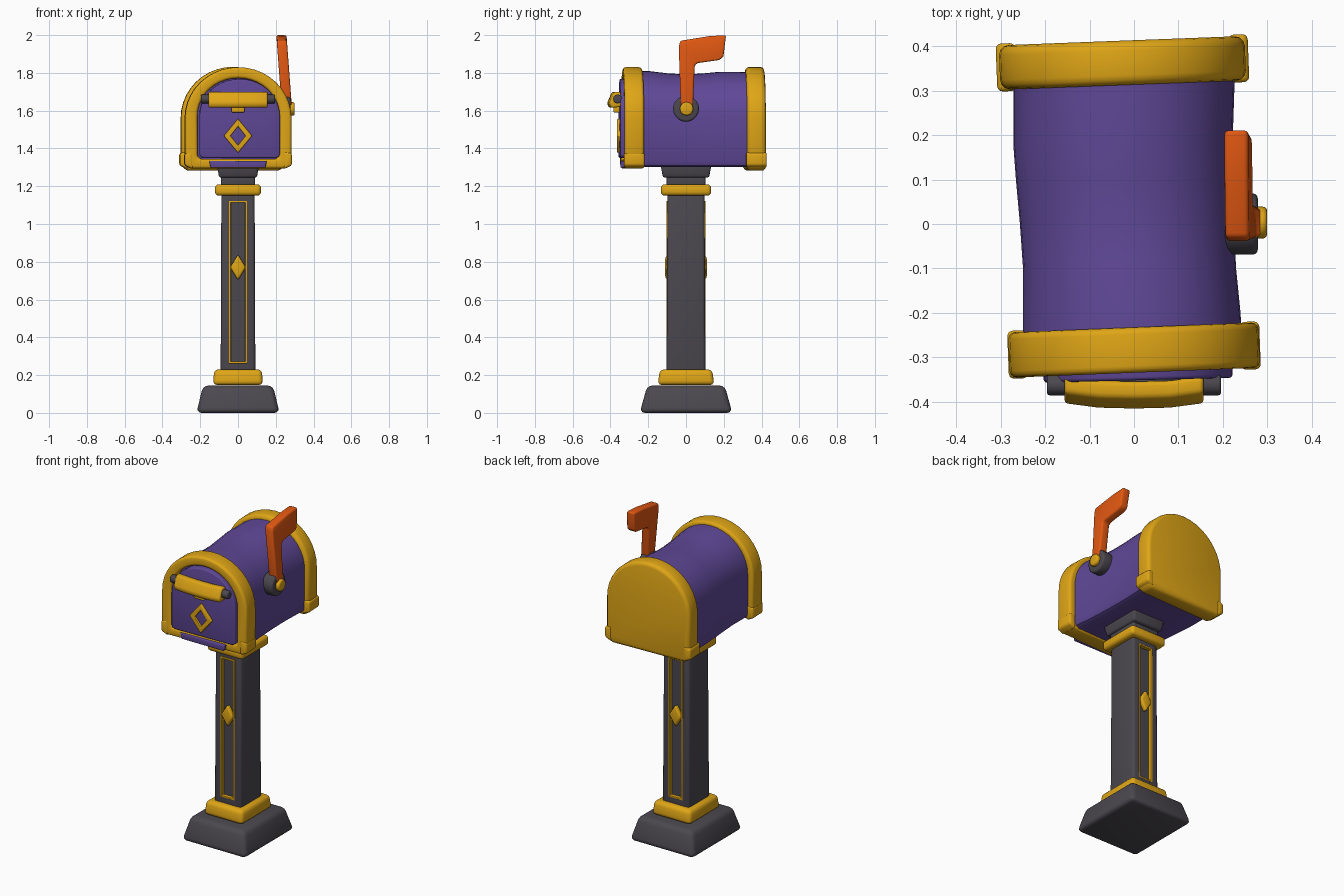
import bpy, bmesh, math

if "Cube" in bpy.data.objects:
    bpy.data.objects.remove(bpy.data.objects["Cube"], do_unlink=True)


def material(name, rgb):
    m = bpy.data.materials.new(name)
    m.use_nodes = True
    m.diffuse_color = (*rgb, 1)
    m.node_tree.nodes["Principled BSDF"].inputs["Base Color"].default_value = (*rgb, 1)
    return m


purple = material("purple paint", (0.115, 0.065, 0.31))
gold = material("gold trim", (0.74, 0.38, 0.008))
dark = material("dark stone", (0.07, 0.064, 0.078))
orange = material("orange flag", (0.76, 0.098, 0.006))


def finish(name, bm, mat, bevel=0.0, cutters=()):
    """Turn a bmesh into a rounded, smooth shaded object."""
    bmesh.ops.recalc_face_normals(bm, faces=bm.faces)
    mesh = bpy.data.meshes.new(name)
    bm.to_mesh(mesh)
    bm.free()
    obj = bpy.data.objects.new(name, mesh)
    bpy.context.collection.objects.link(obj)
    mesh.materials.append(mat)
    bpy.ops.object.select_all(action='DESELECT')
    obj.select_set(True)
    bpy.context.view_layer.objects.active = obj
    if bevel:
        mod = obj.modifiers.new("bevel", 'BEVEL')
        mod.width, mod.segments = bevel, 3
        mod.limit_method, mod.angle_limit = 'ANGLE', math.radians(40)
        bpy.ops.object.modifier_apply(modifier=mod.name)
    for cutter in cutters:
        mod = obj.modifiers.new("cut", 'BOOLEAN')
        mod.operation, mod.solver, mod.object = 'DIFFERENCE', 'EXACT', cutter
        bpy.ops.object.modifier_apply(modifier=mod.name)
        bpy.data.objects.remove(cutter, do_unlink=True)
    bpy.ops.object.shade_smooth_by_angle(angle=math.radians(40))
    return obj


def loft(name, rings, mat, bevel=0.0, closed=False, cutters=()):
    """Skin equal rings of points; closed joins last to first, else ends are capped."""
    bm = bmesh.new()
    loops = [[bm.verts.new(p) for p in ring] for ring in rings]
    pairs = list(zip(loops, loops[1:]))
    if closed:
        pairs.append((loops[-1], loops[0]))
    for a, b in pairs:
        for i in range(len(a)):
            j = (i + 1) % len(a)
            bm.faces.new((a[i], a[j], b[j], b[i]))
    if not closed:
        bm.faces.new(loops[0])
        bm.faces.new(loops[-1])
    return finish(name, bm, mat, bevel, cutters)


def prism(name, outline, axis, a, b, mat, bevel=0.0, hole=None):
    """Extrude an outline along x or y, optionally with a hole through it."""
    def at(points, d):
        return [(d, u, v) if axis == 'x' else (u, d, v) for u, v in points]
    if hole:
        rings = [at(outline, a), at(outline, b), at(hole, b), at(hole, a)]
        return loft(name, rings, mat, bevel, closed=True)
    return loft(name, [at(outline, a), at(outline, b)], mat, bevel)


def block(name, low, high, z0, z1, mat, bevel, cutters=()):
    """Upright block with half sizes low at the foot and high at the top."""
    rings = [[(-x, -y, z), (x, -y, z), (x, y, z), (-x, y, z)]
             for (x, y), z in ((low, z0), (high, z1))]
    return loft(name, rings, mat, bevel, cutters=cutters)


def rod(name, x0, x1, y, z, r, mat, bevel, sides=20):
    ring = [(y + r * math.cos(t), z + r * math.sin(t))
            for t in (2 * math.pi * i / sides for i in range(sides))]
    return prism(name, ring, 'x', x0, x1, mat, bevel)


def rect(hw, z0, z1):
    return [(-hw, z0), (hw, z0), (hw, z1), (-hw, z1)]


def diamond(hw, hh, z):
    return [(0, z - hh), (hw, z), (0, z + hh), (-hw, z)]


def arch(hw, z0, spring, top, r, n=20):
    """Box outline with rounded lower corners and a domed top."""
    right = [(hw - r, z0), (hw - 0.3 * r, z0 + 0.3 * r), (hw, z0 + r)]
    dome = [(hw * math.cos(t), spring + (top - spring) * math.sin(t))
            for t in (math.pi * i / n for i in range(n + 1))]
    return right + dome + [(-x, z) for x, z in reversed(right)]


def place(obj, x, y, degrees):
    obj.location = (x, y, 0)
    obj.rotation_euler.z = math.radians(degrees)


# Pedestal and post, with a sunken panel on the front and back
block("base", (0.22, 0.245), (0.185, 0.205), 0, 0.145, dark, 0.028)
block("lower_collar", (0.132, 0.15), (0.126, 0.138), 0.148, 0.23, gold, 0.022)
cutters = []
for side in (-1, 1):
    cutter = prism("panel_cutter", rect(0.045, 0.265, 1.12), 'y',
                   side * 0.082, side * 0.15, dark)
    cutter.hide_render = True
    cutters.append(cutter)
block("post", (0.092, 0.103), (0.088, 0.098), 0.2, 1.17, dark, 0.016, cutters)
for side, label in ((-1, "front"), (1, "back")):
    prism(label + "_panel_frame", rect(0.048, 0.262, 1.123), 'y', side * 0.08, side * 0.104,
          gold, 0.002, rect(0.038, 0.272, 1.113))
    prism(label + "_post_diamond", diamond(0.042, 0.068, 0.77), 'y',
          side * 0.078, side * 0.11, gold, 0.012)
block("upper_collar", (0.122, 0.133), (0.122, 0.133), 1.15, 1.21, gold, 0.02)
block("neck", (0.09, 0.102), (0.09, 0.102), 1.2, 1.26, dark, 0.01)
block("support_plate", (0.1, 0.122), (0.112, 0.135), 1.245, 1.315, dark, 0.012)

# Box body, gently bent along its length: y, left edge, right edge, top
sections = [(-0.3, -0.25, 0.245, 1.81), (-0.2, -0.25, 0.24, 1.81), (-0.1, -0.25, 0.23, 1.798),
            (0, -0.257, 0.225, 1.792), (0.1, -0.266, 0.222, 1.798), (0.18, -0.272, 0.222, 1.806),
            (0.36, -0.272, 0.228, 1.805)]
rings = []
for y, x0, x1, top in sections:
    mid = (x0 + x1) / 2
    rings.append([(mid + x, y, z) for x, z in arch((x1 - x0) / 2, 1.302, 1.57, top, 0.03)])
loft("box_body", rings, purple)

# Rims
front_rim = prism("front_rim", arch(0.282, 1.295, 1.56, 1.83, 0.035), 'y', -0.051, 0.051,
                  gold, 0.02, arch(0.217, 1.345, 1.57, 1.772, 0.02))
place(front_rim, 0, -0.284, 2.3)
back_rim = prism("back_cap", arch(0.277, 1.282, 1.56, 1.832, 0.04), 'y', -0.05, 0.05, gold, 0.022)
place(back_rim, -0.026, 0.363, 2.2)
for x in (-1, 1):
    for rim, name, px, py in ((front_rim, "front", 0, -0.284), (back_rim, "back", -0.026, 0.363)):
        foot = prism(name + "_rim_foot", [(x * 0.24, 1.29), (x * 0.284, 1.31),
                     (x * 0.284, 1.375), (x * 0.24, 1.385)], 'y', -0.054, 0.054, gold, 0.012)
        place(foot, px, py, 2.2)

# Door with its hinge tab, diamond and handle
door = prism("door", arch(0.213, 1.35, 1.57, 1.768, 0.02), 'y', -0.352, -0.29, purple, 0.008)
door.rotation_euler.z = math.radians(1.5)
prism("hinge_tab", [(-0.145, 1.298), (0.145, 1.298), (0.152, 1.334), (-0.152, 1.334)],
      'y', -0.347, -0.3, purple, 0.005)
prism("door_diamond", diamond(0.075, 0.09, 1.467), 'y', -0.366, -0.34, gold, 0.004,
      diamond(0.04, 0.05, 1.467))
profile = [(-0.355, 1.7), (-0.392, 1.7), (-0.418, 1.64), (-0.408, 1.615), (-0.355, 1.62)]
loft("handle", [[(x, y + dy, z) for y, z in profile] for x, dy in
                ((-0.157, 0.012), (-0.08, 0.002), (0, 0), (0.08, 0.002), (0.157, 0.012))],
     gold, 0.01)
prism("handle_catch", rect(0.035, 1.59, 1.64), 'y', -0.385, -0.345, gold, 0.008)
rod("handle_pin", -0.196, 0.196, -0.362, 1.662, 0.024, dark, 0.006, 12)

# Signal flag leaning inward on its pivot
outline = [(-0.028, 1.61), (0.036, 1.61), (0.046, 1.84), (0.062, 1.852), (0.175, 1.868),
           (0.198, 1.885), (0.212, 2.0), (0.12, 1.994), (-0.03, 1.97), (-0.038, 1.94)]
loft("flag", [[(x - 0.075 * (z - 1.61), y, z) for y, z in outline] for x in (0.232, 0.286)],
     orange, 0.01)
rod("flag_pivot", 0.205, 0.279, 0, 1.61, 0.069, dark, 0.012)
rod("flag_hub", 0.26, 0.3, 0.003, 1.61, 0.036, gold, 0.01, 12)
